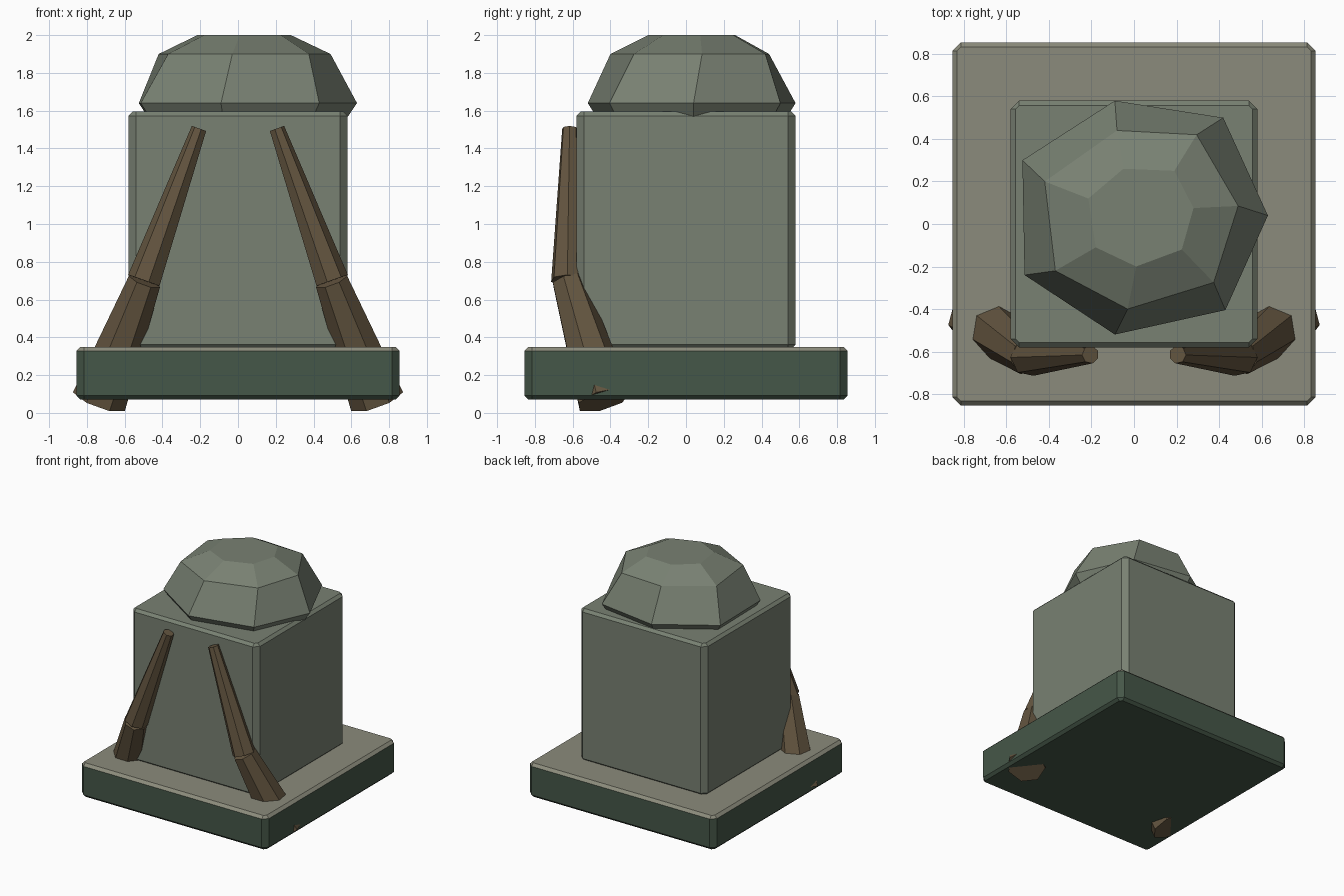
import bpy, bmesh
from mathutils import Vector, Matrix

if "Cube" in bpy.data.objects:
    bpy.data.objects.remove(bpy.data.objects["Cube"])


def material(name, rgb):
    m = bpy.data.materials.new(name)
    m.diffuse_color = (*rgb, 1)
    m.use_nodes = True
    m.node_tree.nodes["Principled BSDF"].inputs["Base Color"].default_value = m.diffuse_color
    return m


stone = material("stone", (0.19, 0.22, 0.17))
pale = material("pale_stone", (0.26, 0.26, 0.20))
moss = material("moss", (0.06, 0.095, 0.065))
bark = material("bark", (0.125, 0.09, 0.05))


def finish(name, bm, *mats):
    bmesh.ops.recalc_face_normals(bm, faces=bm.faces)
    me = bpy.data.meshes.new(name)
    bm.to_mesh(me)
    bm.free()
    for m in mats:
        me.materials.append(m)
    ob = bpy.data.objects.new(name, me)
    bpy.context.collection.objects.link(ob)
    return ob


def loft(name, rings, *mats):
    """Skin a stack of point rings and cap both ends."""
    bm = bmesh.new()
    loops = [[bm.verts.new(p) for p in r] for r in rings]
    n = len(loops[0])
    for a, b in zip(loops, loops[1:]):
        for i in range(n):
            j = (i + 1) % n
            bm.faces.new((a[i], a[j], b[j], b[i]))
    bm.faces.new(loops[0])
    bm.faces.new(loops[-1])
    return finish(name, bm, *mats)


def chamfered_block(name, half, z0, z1, *mats, c=0.04, e=0.022):
    """Square block with chamfered corners and thin edge bevels."""
    def ring(h, z):
        k = half - c
        return [(h, -k, z), (h, k, z), (k, h, z), (-k, h, z),
                (-h, k, z), (-h, -k, z), (-k, -h, z), (k, -h, z)]
    return loft(name, [ring(half - e, z0), ring(half, z0 + e),
                       ring(half, z1 - e), ring(half - e, z1)], *mats)


# Plinth: pale top, mossy sides and underside
base = chamfered_block("plinth", 0.855, 0.07, 0.35, moss, pale)
for p in base.data.polygons:
    p.material_index = 1 if p.normal.z > 0.3 else 0

# Main stone block
chamfered_block("stone_block", 0.58, 0.34, 1.595, stone)

# Irregular seven-sided boulder on top
wide = [(.63, .04), (.42, .50), (-.09, .58), (-.525, .30),
        (-.515, -.24), (-.09, -.52), (.43, -.405)]
upper = [(.49, .085), (.295, .42), (-.08, .44), (-.42, .20),
         (-.37, -.22), (-.03, -.40), (.375, -.275)]
crown = [(.28, .075), (.19, .25), (-.05, .26), (-.215, .12),
         (-.18, -.11), (.01, -.20), (.225, -.12)]
foot = [(.037 + (x - .037) * .92, .036 + (y - .036) * .92) for x, y in wide]
loft("boulder_cap", [[(x, y, z) for x, y in pts] for pts, z in
                     ((foot, 1.57), (wide, 1.64), (upper, 1.90), (crown, 2.0))], stone)


def root_segment(name, a, b, ra, rb):
    """Seven-sided tapered root piece from a to b."""
    a, b = Vector(a), Vector(b)
    d = b - a
    bm = bmesh.new()
    bmesh.ops.create_cone(bm, cap_ends=True, segments=7, radius1=ra, radius2=rb,
                          depth=d.length,
                          matrix=Matrix.Translation((a + b) / 2)
                          @ d.to_track_quat('Z', 'Y').to_matrix().to_4x4())
    return finish(name, bm, bark)


# Pair of roots climbing the front
for side, s in (("left", -1), ("right", 1)):
    ground = (s * .735, -.435, .068)
    knee = (s * .495, -.625, .70)
    tip = (s * .205, -.615, 1.505)
    root_segment(side + "_root_lower", ground, knee, .15, .09)
    root_segment(side + "_root_upper", knee, tip, .092, .042)
